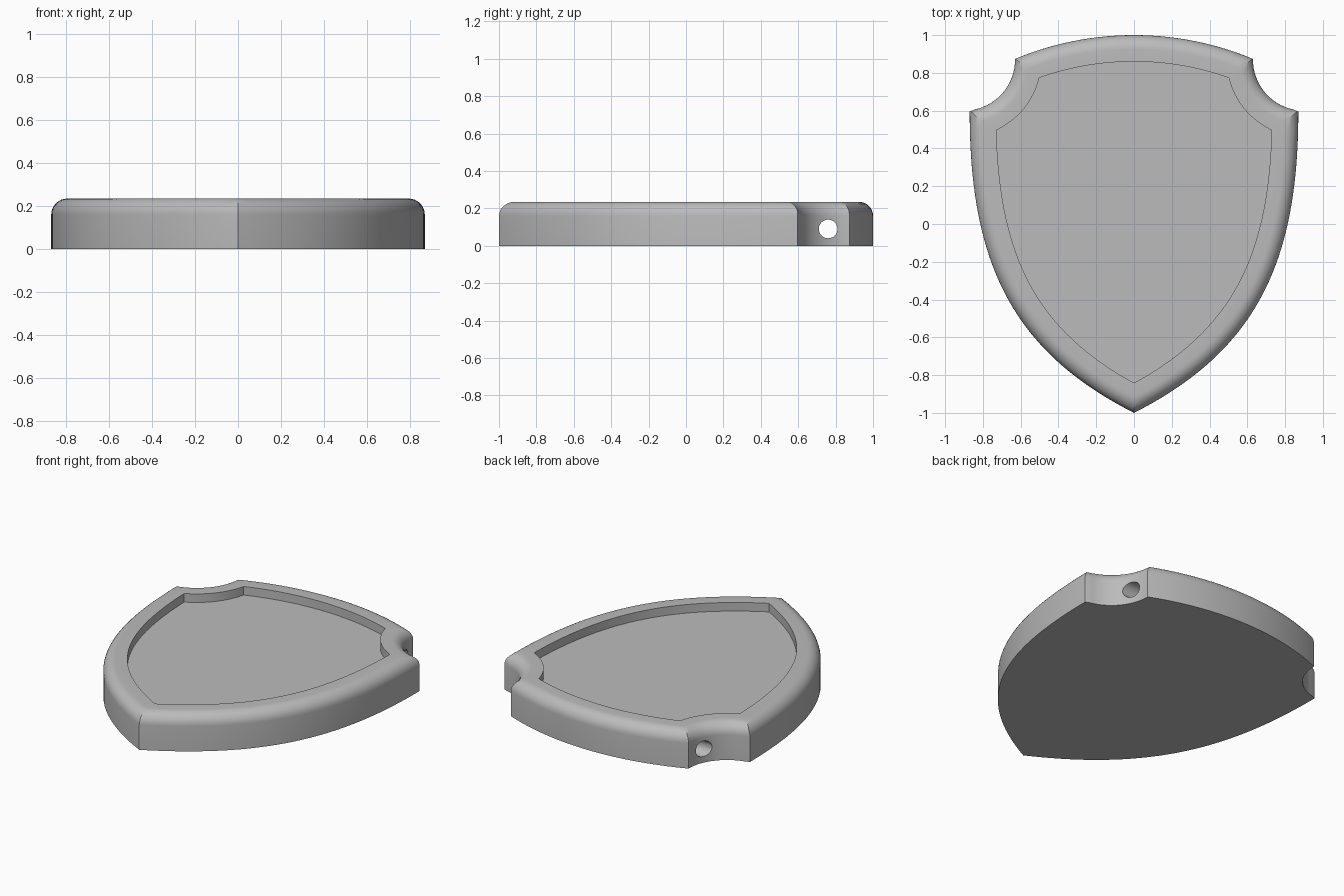
import bpy, bmesh, math
from mathutils import Vector

cube = bpy.data.objects.get("Cube")
if cube:
    bpy.data.objects.remove(cube, do_unlink=True)

HEIGHT, FLOOR, FILLET, RIM = 0.235, 0.18, 0.075, 0.14
TOP_R = 1.64
TOP_C = Vector((0, 1 - TOP_R))
NOTCH_C, NOTCH_R = Vector((0.90, 0.87)), 0.27
SIDE = [Vector(p) for p in ((0.87, 0.595), (0.87, -0.2), (0.65, -0.67), (0, -1))]


def arc(c, r, a0, a1, n):
    return [c + r * Vector((math.cos(a), math.sin(a)))
            for a in (a0 + (a1 - a0) * i / n for i in range(n + 1))]


def resample(pts, n):
    """Even spacing along a dense polyline."""
    out = []
    for i in range(n + 1):
        f = i / n * (len(pts) - 1)
        k = min(int(f), len(pts) - 2)
        out.append(pts[k].lerp(pts[k + 1], f - k))
    return out


def side_curve(d):
    """Side edge moved inward by d."""
    a, b, c, e = SIDE
    pts = []
    for i in range(1001):
        t = i / 1000
        s = 1 - t
        p = a * s**3 + b * 3 * s * s * t + c * 3 * s * t * t + e * t**3
        v = ((b - a) * s * s + (c - b) * 2 * s * t + (e - c) * t * t).normalized()
        pts.append(p + Vector((v.y, -v.x)) * d)
    return pts


def outline(d):
    """Closed shield outline, inset by d, with corners kept sharp."""
    outside = lambda p: (p - NOTCH_C).length >= NOTCH_R + d - 1e-4
    top = [p for p in arc(TOP_C, TOP_R - d, math.pi / 2, math.pi / 3, 1000)
           if outside(p) and p.x < NOTCH_C.x]
    side = [p for p in side_curve(d) if outside(p) and p.x >= -1e-6]
    side[-1].x = 0
    angle = lambda p: math.atan2(p.y - NOTCH_C.y, p.x - NOTCH_C.x) % math.tau
    notch = arc(NOTCH_C, NOTCH_R + d, angle(top[-1]), angle(side[0]), 16)
    half = resample(top, 16) + notch[1:-1] + resample(side, 40)
    half[0].x = 0
    return half + [Vector((-p.x, p.y)) for p in reversed(half[1:-1])]


# Shield body: rounded outer edge, flat rim, sunken floor
levels = [(0, 0)]
for i in range(9):
    a = math.pi / 2 * i / 8
    levels.append((FILLET * (1 - math.cos(a)), HEIGHT - FILLET + FILLET * math.sin(a)))
levels += [(RIM, HEIGHT), (RIM, FLOOR)]

bm = bmesh.new()
rings = [[bm.verts.new((p.x, p.y, z)) for p in outline(d)] for d, z in levels]
for lo, hi in zip(rings, rings[1:]):
    for i in range(len(lo)):
        j = (i + 1) % len(lo)
        bm.faces.new((lo[i], lo[j], hi[j], hi[i]))
bm.faces.new(rings[0])
bm.faces.new(rings[-1])
bmesh.ops.recalc_face_normals(bm, faces=bm.faces)
mesh = bpy.data.meshes.new("shield_tray")
bm.to_mesh(mesh)
bm.free()
shield = bpy.data.objects.new("shield_tray", mesh)
bpy.context.collection.objects.link(shield)

# Grey material
grey = bpy.data.materials.new("plain_grey")
grey.use_nodes = True
color = (0.5, 0.5, 0.5, 1)
grey.diffuse_color = color
grey.node_tree.nodes["Principled BSDF"].inputs["Base Color"].default_value = color
mesh.materials.append(grey)

# Cord hole running straight across between the two notches
bpy.ops.mesh.primitive_cylinder_add(vertices=32, radius=0.05, depth=2,
                                    location=(0, 0.76, 0.09), rotation=(0, math.pi / 2, 0))
cutter = bpy.context.object
cutter.name = "cord_hole_cutter"
cutter.data.materials.append(grey)
bpy.ops.object.select_all(action='DESELECT')
shield.select_set(True)
bpy.context.view_layer.objects.active = shield
cut = shield.modifiers.new("cord_hole", 'BOOLEAN')
cut.operation, cut.solver, cut.object = 'DIFFERENCE', 'EXACT', cutter
bpy.ops.object.modifier_apply(modifier=cut.name)
bpy.data.objects.remove(cutter, do_unlink=True)

bpy.ops.object.shade_smooth_by_angle(angle=math.radians(30))
